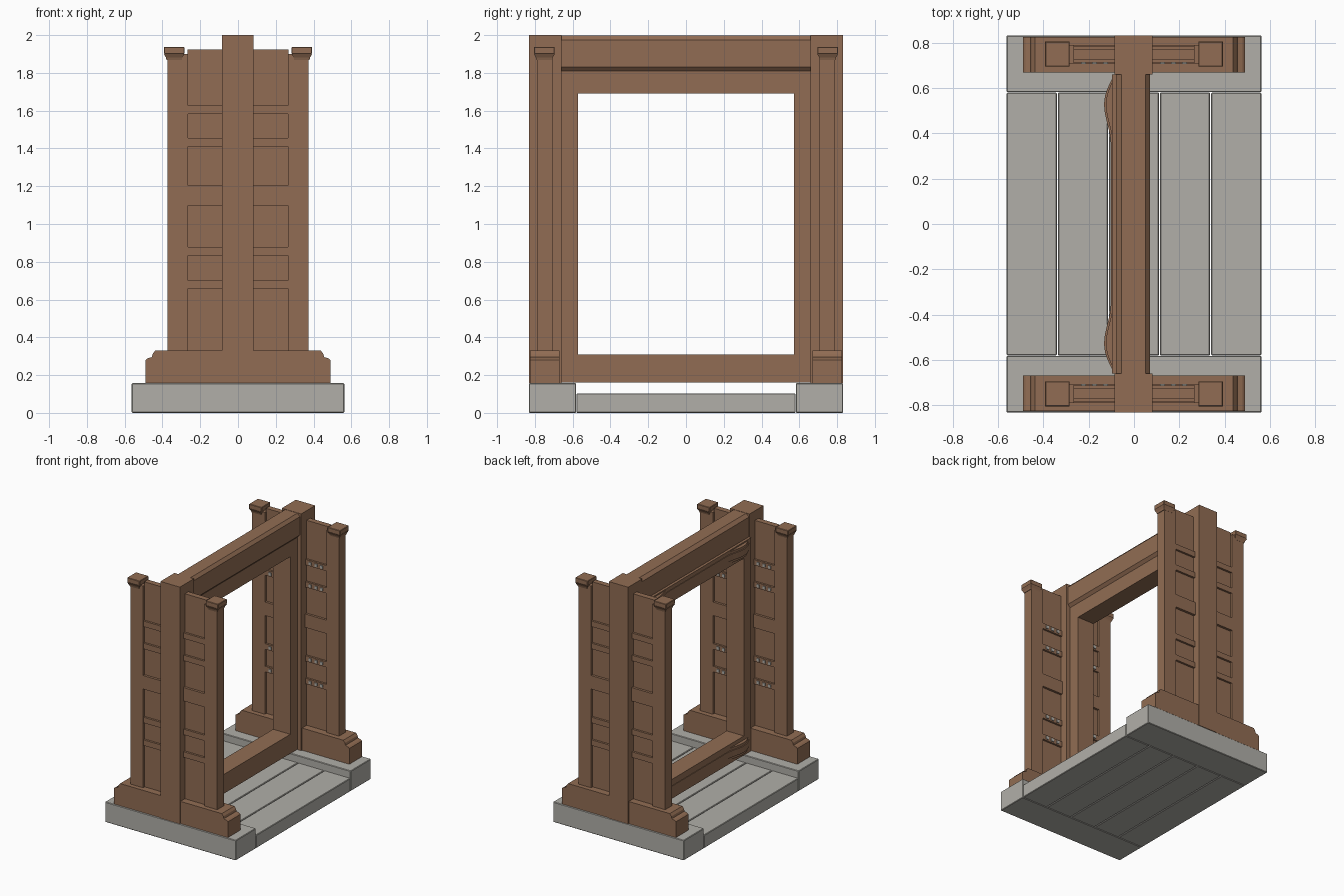
import bpy, bmesh, math

if "Cube" in bpy.data.objects:
    bpy.data.objects.remove(bpy.data.objects["Cube"])


def material(name, rgb):
    m = bpy.data.materials.new(name)
    m.diffuse_color = (*rgb, 1)
    m.use_nodes = True
    m.node_tree.nodes["Principled BSDF"].inputs["Base Color"].default_value = m.diffuse_color
    return m


WOOD = material("brown_wood", (0.285, 0.152, 0.087))
STONE = material("grey_stone", (0.44, 0.43, 0.395))


def finish(name, bm, mat):
    bmesh.ops.recalc_face_normals(bm, faces=bm.faces)
    me = bpy.data.meshes.new(name)
    bm.to_mesh(me)
    bm.free()
    me.materials.append(mat)
    ob = bpy.data.objects.new(name, me)
    bpy.context.collection.objects.link(ob)
    return ob


def prism(name, pts, axis, a, b, mat):
    """Extrude a 2D outline: axis 'y' takes (x, z) points, axis 'z' takes (x, y)."""
    bm = bmesh.new()
    place = (lambda u, v, t: (u, t, v)) if axis == 'y' else (lambda u, v, t: (u, v, t))
    lo = [bm.verts.new(place(u, v, a)) for u, v in pts]
    hi = [bm.verts.new(place(u, v, b)) for u, v in pts]
    bm.faces.new(lo)
    bm.faces.new(hi)
    n = len(pts)
    for i in range(n):
        j = (i + 1) % n
        bm.faces.new((lo[i], lo[j], hi[j], hi[i]))
    return finish(name, bm, mat)


def box(name, x0, x1, y0, y1, z0, z1, mat, bevel=0):
    ob = prism(name, [(x0, y0), (x1, y0), (x1, y1), (x0, y1)], 'z', z0, z1, mat)
    if bevel:
        mod = ob.modifiers.new("edge", 'BEVEL')
        mod.width, mod.segments = bevel, 1
    return ob


def ybox(name, s, x0, x1, y0, y1, z0, z1, mat, bevel=0):
    """Box given for the +y end; s = -1 puts it at the other end."""
    y0, y1 = sorted((s * y0, s * y1))
    return box(name, x0, x1, y0, y1, z0, z1, mat, bevel)


# floor planks between the two raised end slabs
PW = 1.126 / 5
for i in range(5):
    x = -0.563 + i * PW
    box(f"floor_plank_{i}", x + 0.002 * (i > 0), x + PW - 0.002 * (i < 4),
        -0.58, 0.58, 0, 0.103, STONE, 0.004)

for s, end in ((-1, "front"), (1, "back")):
    ybox(f"{end}_slab", s, -0.563, 0.563, 0.582, 0.832, 0, 0.157, STONE, 0.004)
    # tall central post
    ybox(f"{end}_post", s, -0.085, 0.082, 0.66, 0.832, 0.157, 2.0, WOOD)
    # moulded foot
    half = [(0.49, 0.157), (0.49, 0.28), (0.478, 0.289), (0.456, 0.295),
            (0.452, 0.312), (0.438, 0.33)]
    foot = half + [(-x, z) for x, z in reversed(half)]
    y0, y1 = sorted((s * 0.67, s * 0.825))
    prism(f"{end}_foot", foot, 'y', y0, y1, WOOD)

    for k, side in ((-1, "left"), (1, "right")):
        tag = f"{end}_{side}"

        def part(name, xa, xb, *rest):
            xa, xb = sorted((k * xa, k * xb))
            return ybox(f"{tag}_{name}", s, xa, xb, *rest)

        # outer corner post with a tapered cap
        part("corner_post", 0.265, 0.374, 0.708, 0.79, 0.33, 1.90, WOOD)
        part("cap", 0.284, 0.392, 0.695, 0.805, 1.90, 1.938, WOOD, 0.003)
        bm = bmesh.new()
        rings = []
        for z, g in ((1.868, 0.0), (1.882, 0.004), (1.90, 0.014)):
            xs, ys = (0.298 - g, 0.378 + g), (0.709 - g, 0.791 + g)
            rings.append([bm.verts.new((k * xs[a], s * ys[b], z))
                          for a, b in ((0, 0), (1, 0), (1, 1), (0, 1))])
        bm.faces.new(rings[0])
        bm.faces.new(rings[-1])
        for lo, hi in zip(rings, rings[1:]):
            for i in range(4):
                j = (i + 1) % 4
                bm.faces.new((lo[i], lo[j], hi[j], hi[i]))
        finish(f"{tag}_cap_neck", bm, WOOD)

        # recessed panel, flush middle rail, narrow bars
        part("panel", 0.08, 0.268, 0.727, 0.77, 0.33, 1.925, WOOD)
        part("middle_rail", 0.08, 0.268, 0.709, 0.789, 1.098, 1.203, WOOD)
        for n, zc in enumerate((0.68, 0.856, 1.432, 1.605)):
            part(f"bar_{n}", 0.08, 0.268, 0.712, 0.786, zc - 0.022, zc + 0.022, WOOD)
            # small grey studs on the inner face of each bar
            for m, xc in enumerate((0.125, 0.174, 0.222)):
                part(f"stud_{n}_{m}", xc - 0.011, xc + 0.011, 0.706, 0.714,
                     zc - 0.011, zc + 0.011, STONE)

    # upright side of the inner frame
    ybox(f"{end}_jamb", s, -0.098, 0.05, 0.572, 0.66, 0.16, 1.82, WOOD)

# bottom and top rails of the inner frame
box("sill", -0.098, 0.05, -0.572, 0.572, 0.16, 0.31, WOOD)
box("head_rail", -0.098, 0.05, -0.572, 0.572, 1.692, 1.82, WOOD)

# overhanging lintel with chamfered edges
prism("lintel", [(-0.075, 1.808), (0.048, 1.808), (0.07, 1.832), (0.07, 1.975),
                 (0.05, 1.998), (-0.055, 1.998), (-0.08, 1.975), (-0.08, 1.832)],
      'y', -0.66, 0.66, WOOD)


# wavy mouldings on the left face: bulge near both ends, straight between
def wave(y):
    a = abs(y)
    if a < 0.35:
        return -0.102
    if a < 0.53:
        return -0.102 - 0.03 * (0.5 - 0.5 * math.cos(math.pi * (a - 0.35) / 0.18))
    return -0.132 + 0.046 * (1 - math.cos(math.pi / 2 * (a - 0.53) / 0.13))


edge = [-0.66 + 0.31 * i / 14 for i in range(15)]
ys = edge + [-y for y in reversed(edge)]
for name, z0, z1 in (("lower_moulding", 0.19, 0.28), ("upper_moulding", 1.72, 1.81)):
    for layer, inset, a, b in (("base", 0.008, z0, z1), ("lip", 0, z0 + 0.02, z1 - 0.02)):
        outline = [(wave(y) + inset, y) for y in ys] + [(-0.06, 0.66), (-0.06, -0.66)]
        prism(f"{name}_{layer}", outline, 'z', a, b, WOOD)
